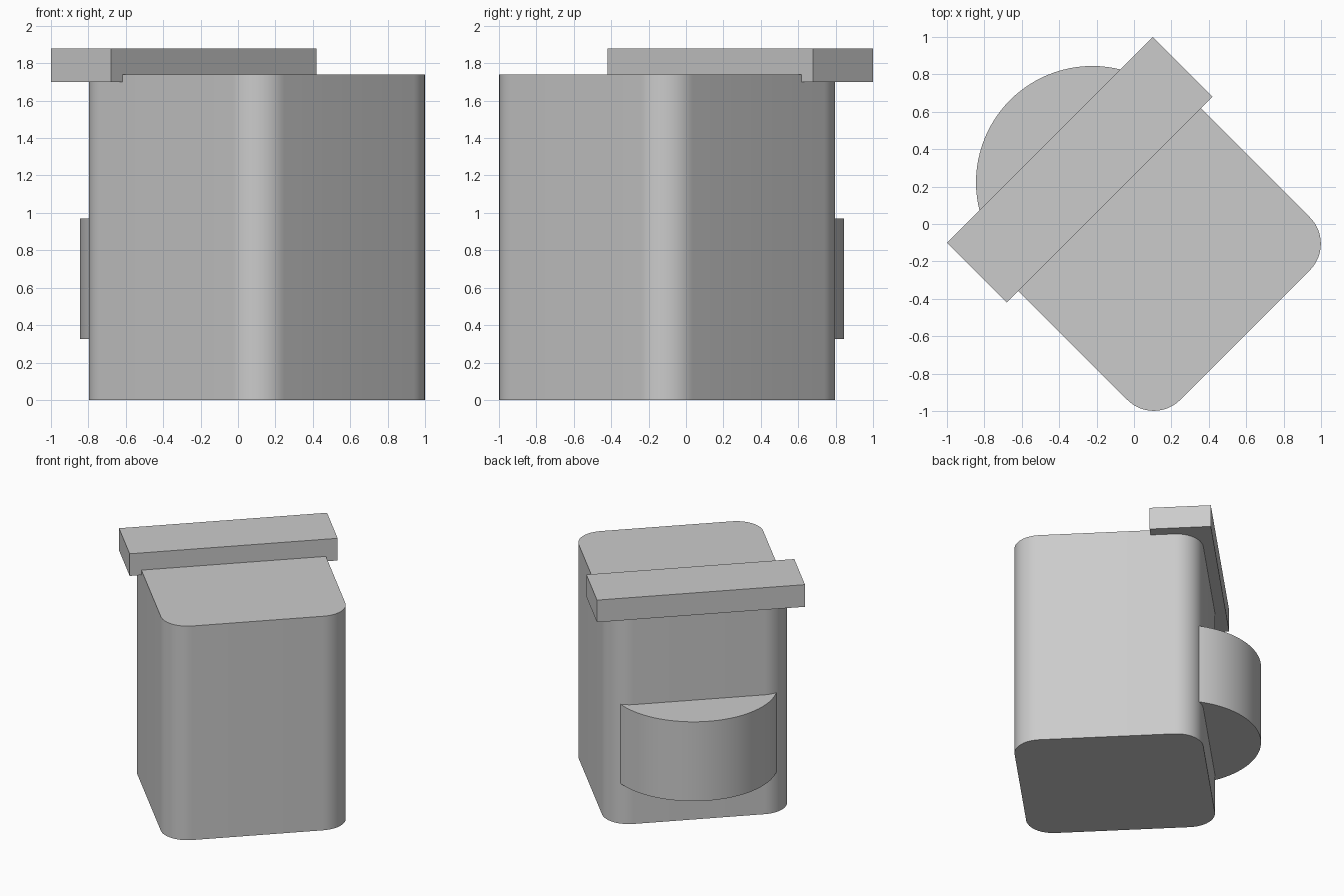
import bpy
import bmesh
from math import radians
from mathutils import Matrix, Vector

cube = bpy.data.objects.get("Cube")
if cube:
    bpy.data.objects.remove(cube, do_unlink=True)

grey = bpy.data.materials.new("plain grey")
grey.use_nodes = True
COLOUR = (0.6, 0.6, 0.6, 1)
grey.diffuse_color = COLOUR
grey.node_tree.nodes["Principled BSDF"].inputs["Base Color"].default_value = COLOUR

TURN = radians(45)  # the whole model stands diagonally


def finish(name, bm):
    """Turn a bmesh into a diagonal, grey object with sharp edges kept."""
    mesh = bpy.data.meshes.new(name)
    bm.to_mesh(mesh)
    bm.free()
    obj = bpy.data.objects.new(name, mesh)
    obj.rotation_euler.z = TURN
    mesh.materials.append(grey)
    bpy.context.collection.objects.link(obj)
    bpy.ops.object.select_all(action="DESELECT")
    obj.select_set(True)
    bpy.context.view_layer.objects.active = obj
    bpy.ops.object.shade_smooth_by_angle(angle=radians(30))
    return obj


def block(name, low, high, radius=0):
    """Box between two corners, with optional rounded upright edges."""
    low, high = Vector(low), Vector(high)
    bm = bmesh.new()
    bmesh.ops.create_cube(bm, size=1)
    bmesh.ops.scale(bm, vec=high - low, verts=bm.verts)
    bmesh.ops.translate(bm, vec=(low + high) / 2, verts=bm.verts)
    if radius:
        upright = [e for e in bm.edges
                   if abs(e.verts[0].co.z - e.verts[1].co.z) > 0.1]
        bmesh.ops.bevel(bm, geom=upright, offset=radius, segments=12,
                        profile=0.5, affect="EDGES")
    return finish(name, bm)


def drum(name, centre_y, radius, bottom, top):
    """Upright cylinder."""
    bm = bmesh.new()
    bmesh.ops.create_cone(
        bm, cap_ends=True, segments=96, radius1=radius, radius2=radius,
        depth=top - bottom,
        matrix=Matrix.Translation((0, centre_y, (bottom + top) / 2)))
    return finish(name, bm)


# Main body with rounded upright corners
block("body", (-0.69, -0.84, 0), (0.69, 0.555, 1.74), radius=0.2)

# Bar across the top of the back, sunk slightly into the body
block("top_bar", (-0.778, 0.184, 1.70), (0.778, 0.636, 1.88))

# Round bulge on the back
drum("back_bulge", 0.315, 0.622, 0.325, 0.97)
